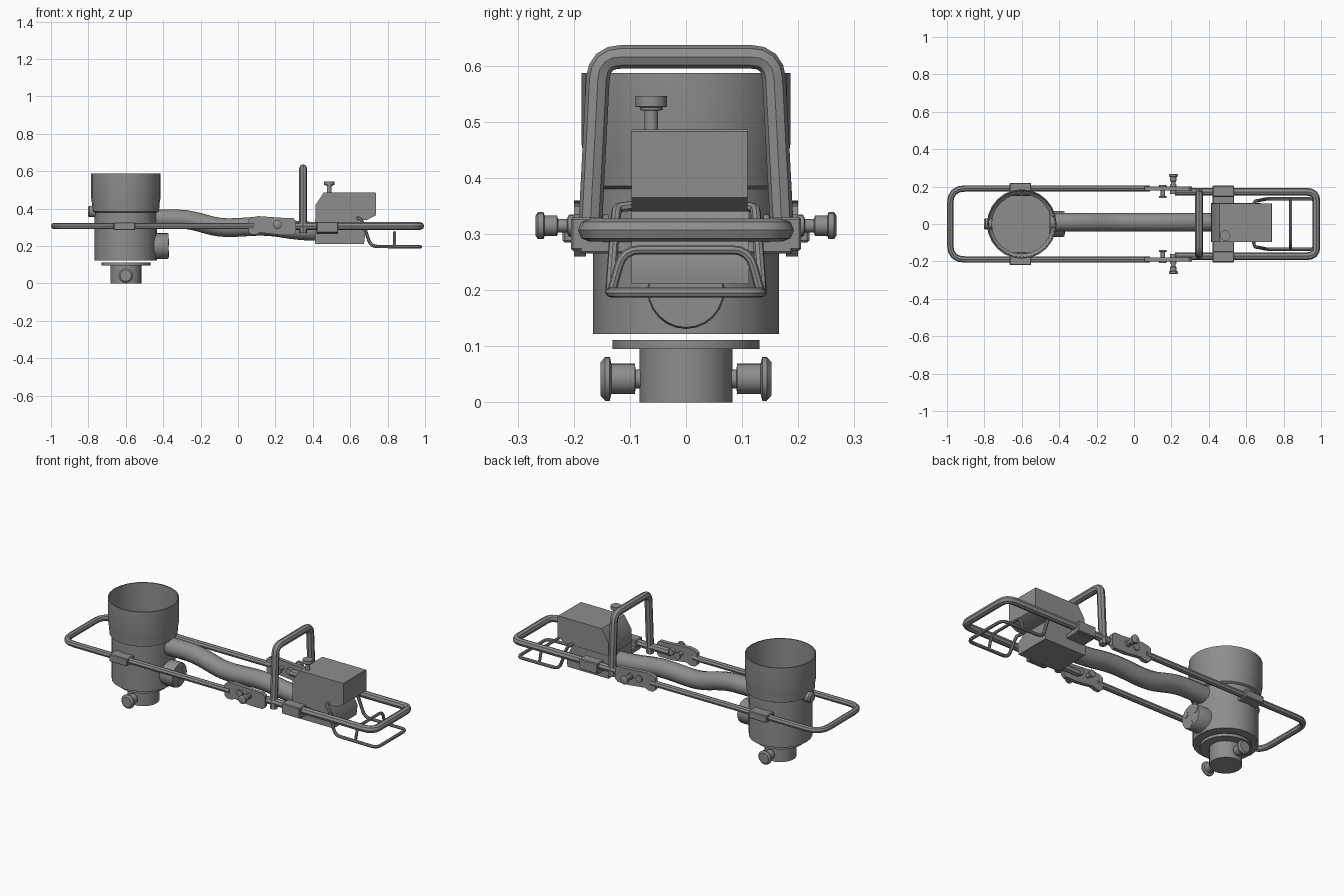
import bpy, bmesh, math
from mathutils import Vector

if "Cube" in bpy.data.objects:
    bpy.data.objects.remove(bpy.data.objects["Cube"])

# Dark grey paint for everything
DARK = bpy.data.materials.new("dark_grey")
DARK.diffuse_color = (.27, .27, .27, 1)
DARK.use_nodes = True
DARK.node_tree.nodes["Principled BSDF"].inputs["Base Color"].default_value = DARK.diffuse_color


def finish(ob, angle=35):
    ob.data.materials.clear()
    ob.data.materials.append(DARK)
    bpy.ops.object.select_all(action='DESELECT')
    ob.select_set(True)
    bpy.context.view_layer.objects.active = ob
    bpy.ops.object.shade_smooth_by_angle(angle=math.radians(angle))
    return ob


def mesh_ob(name, bm):
    bmesh.ops.recalc_face_normals(bm, faces=bm.faces)
    me = bpy.data.meshes.new(name)
    bm.to_mesh(me)
    bm.free()
    ob = bpy.data.objects.new(name, me)
    bpy.context.collection.objects.link(ob)
    return finish(ob)


def lathe(name, profile, base, axis=(0, 0, 1), n=24):
    """Revolve (radius, height) pairs around an axis, capping both ends."""
    bm = bmesh.new()
    rot = Vector((0, 0, 1)).rotation_difference(Vector(axis))
    rings = []
    for r, h in profile:
        rings.append([bm.verts.new(Vector(base) + rot @ Vector(
            (r * math.cos(2 * math.pi * i / n), r * math.sin(2 * math.pi * i / n), h))) for i in range(n)])
    for a, b in zip(rings, rings[1:]):
        for i in range(n):
            j = (i + 1) % n
            bm.faces.new((a[i], a[j], b[j], b[i]))
    bm.faces.new(rings[0])
    bm.faces.new(rings[-1])
    return mesh_ob(name, bm)


def extrude(name, pts, y0, y1, bevel=0.0):
    """Extrude an x/z outline along y."""
    bm = bmesh.new()
    a = [bm.verts.new((x, y0, z)) for x, z in pts]
    b = [bm.verts.new((x, y1, z)) for x, z in pts]
    bm.faces.new(a)
    bm.faces.new(b)
    for i in range(len(pts)):
        j = (i + 1) % len(pts)
        bm.faces.new((a[i], a[j], b[j], b[i]))
    if bevel:
        bmesh.ops.bevel(bm, geom=bm.edges[:], offset=bevel, segments=1, affect='EDGES')
    return mesh_ob(name, bm)


def box(name, x0, x1, y0, y1, z0, z1, bevel=0.004):
    return extrude(name, [(x0, z0), (x1, z0), (x1, z1), (x0, z1)], min(y0, y1), max(y0, y1), bevel)


def tube(name, pts, r, fillet=0.0, closed=False, steps=4, res=2, angle=30):
    """Faceted tube along a polyline with filleted corners."""
    P = [Vector(p) for p in pts]
    out = []
    for i, p in enumerate(P):
        if not fillet or (not closed and i in (0, len(P) - 1)):
            out.append(p)
            continue
        a, b = P[i - 1] - p, P[(i + 1) % len(P)] - p
        s = p + a.normalized() * min(fillet, a.length * .48)
        e = p + b.normalized() * min(fillet, b.length * .48)
        for k in range(steps + 1):
            t = k / steps
            out.append(s * (1 - t) ** 2 + p * 2 * t * (1 - t) + e * t * t)
    cu = bpy.data.curves.new(name, 'CURVE')
    cu.dimensions = '3D'
    cu.bevel_depth, cu.bevel_resolution, cu.use_fill_caps = r, res, True
    sp = cu.splines.new('POLY')
    sp.points.add(len(out) - 1)
    for q, v in zip(sp.points, out):
        q.co = (*v, 1)
    sp.use_cyclic_u = closed
    ob = bpy.data.objects.new(name, cu)
    bpy.context.collection.objects.link(ob)
    bpy.ops.object.select_all(action='DESELECT')
    ob.select_set(True)
    bpy.context.view_layer.objects.active = ob
    bpy.ops.object.convert(target='MESH')
    return finish(bpy.context.object, angle)


CX = -0.6
# Open canister: wider collar above a narrower body, hollow inside
lathe("canister", [(.166, .122), (.166, .38), (.178, .386), (.181, .43), (.186, .46), (.186, .587),
                   (.180, .587), (.176, .39), (.160, .375), (.160, .13)], (CX, 0, 0), n=24)
# Bottom flange and outlet
lathe("outlet_flange", [(.131, .095), (.131, .111)], (CX, 0, 0))
lathe("outlet_spigot", [(.083, 0), (.083, .1)], (CX, 0, 0))
for s in (-1, 1):
    lathe("outlet_knob", [(.017, .06), (.017, .09), (.027, .091), (.027, .133), (.039, .136),
                          (.039, .144), (.030, .152)], (CX, 0, .042), (0, s, 0))
# Inspection cap on the canister side with bolts
lathe("side_cap", [(.069, .149), (.069, .222), (.066, .229)], (CX, 0, .2), (1, 0, 0))
for k in range(3):
    a = math.radians(-90 + 120 * k)
    lathe("side_cap_bolt", [(.017, .225), (.017, .231)],
          (CX, .042 * math.cos(a), .2 + .042 * math.sin(a)), (1, 0, 0), 12)
# Small latch boss on the far end of the canister
lathe("canister_boss", [(.03, .158), (.03, .195), (.024, .203)], (CX, 0, .385), (-1, 0, 0), 16)

# Hose joining the canister and the motor
hose = [(-.445, .345), (-.36, .346), (-.28, .344), (-.2, .326), (-.13, .305), (-.06, .297), (.02, .301),
        (.12, .307), (.2, .302), (.28, .288), (.36, .28), (.45, .278)]
tube("hose", [(x, .01, z) for x, z in hose], .05, .04, steps=2, res=4, angle=35)

# Carrying frame, two U-shaped rails
tube("left_frame", [(.085, -.19, .307), (-.983, -.19, .307), (-.983, .19, .307), (.085, .19, .307)], .017, .08)
tube("right_frame", [(.22, -.172, .307), (.975, -.172, .307), (.975, .172, .307), (.22, .172, .307)], .0205, .05)
# Upright arch handle
tube("arch_handle", [(.348, -.173, .27), (.348, -.155, .616), (.348, .155, .616), (.348, .173, .27)], .021, .04)

plate = [(.055, .275), (.07, .262), (.1, .262), (.12, .272), (.22, .26), (.295, .26), (.31, .275),
         (.31, .335), (.295, .35), (.25, .35), (.11, .36), (.07, .353), (.055, .34)]
for s in (-1, 1):
    # Hinge plates joining the two rails
    extrude("hinge_plate", plate, s * .178, s * .2)
    # Pivot pin pointing inwards, and its flush outer head
    lathe("pivot_pin", [(.02, .138), (.02, .148), (.012, .15), (.012, .2), (.02, .201), (.02, .208)],
          (.155, 0, .315), (0, s, 0), 16)
    # Locking knob pointing outwards
    lathe("lock_knob", [(.018, .16), (.018, .21), (.012, .212), (.012, .228), (.018, .23), (.018, .252),
                        (.024, .254), (.024, .264), (.018, .268)], (.21, 0, .315), (0, s, 0), 16)
    # Clamps on canister and motor housing
    box("canister_clamp", -.665, -.55, s * .15, s * .22, .285, .327)
    box("motor_clamp", .42, .535, s * .145, s * .205, .27, .33)
    box("motor_bracket", .42, .535, s * .09, s * .19, .265, .29)

# Motor housing: top cover and lower body
extrude("motor_cover", [(.415, .34), (.415, .42), (.458, .486), (.735, .486), (.738, .483), (.738, .365),
                        (.69, .34)], -.097, .11)
extrude("motor_body", [(.413, .211), (.674, .211), (.68, .27), (.64, .342), (.413, .342)], -.097, .112)
# Filler knob
lathe("filler_knob", [(.012, .48), (.012, .52), (.02, .521), (.02, .526), (.028, .527), (.028, .546)],
      (.487, -.062, 0), n=20)

# Thin wire guard beneath the right end, with a cross hoop
tube("wire_guard", [(.64, -.122, .35), (.64, .122, .35), (.665, .125, .335), (.71, .135, .198), (.975, .135, .196),
                    (.975, -.135, .196), (.71, -.135, .198), (.665, -.125, .335)], .009, .035, True)
tube("guard_hoop", [(.838, -.133, .196), (.838, -.112, .272), (.838, .112, .272), (.838, .133, .196)], .008, .03)
